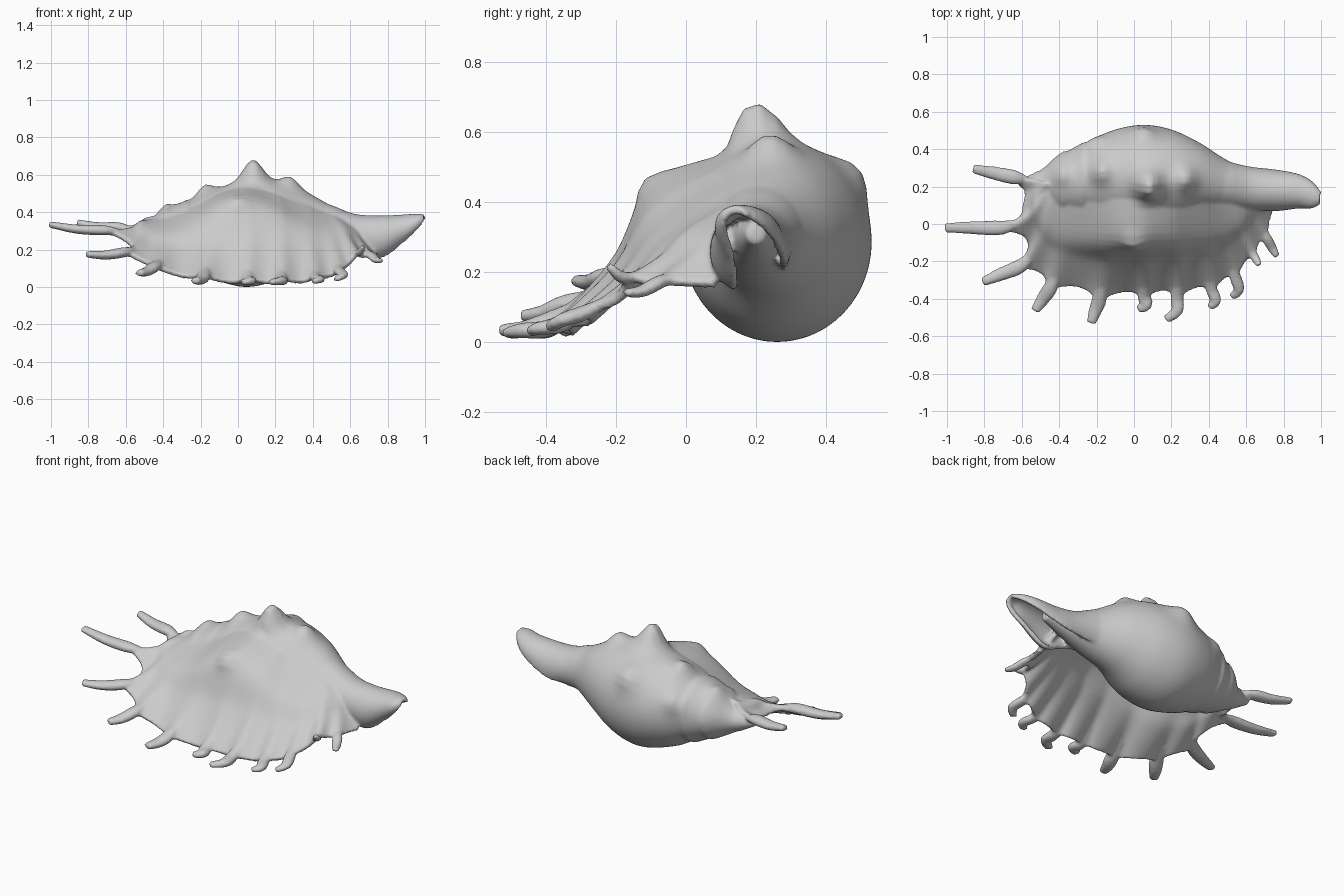
import bpy, bmesh, math
from mathutils import Vector

cube = bpy.data.objects.get("Cube")
if cube:
    bpy.data.objects.remove(cube)

GREY = (0.6, 0.6, 0.6, 1)
mat = bpy.data.materials.new("shell_grey")
mat.use_nodes = True
mat.diffuse_color = GREY
mat.node_tree.nodes["Principled BSDF"].inputs["Base Color"].default_value = GREY

parts = []


def spline(points, t):
    """Smooth curve through points; t counts control points."""
    last = len(points) - 1
    i = min(int(max(t, 0)), last - 1)
    f = t - i
    a, b, c, d = (Vector(points[min(max(i + k, 0), last)]) for k in (-1, 0, 1, 2))
    return (b * 2 + (c - a) * f + (a * 2 - b * 5 + c * 4 - d) * f**2
            + (b * 3 - a - c * 3 + d) * f**3) / 2


def loft(name, rings, closed=True, thickness=0.0):
    """Skin a list of rings; closed rings get end caps, open ones a thickness."""
    bm = bmesh.new()
    rows = [[bm.verts.new(p) for p in ring] for ring in rings]
    n = len(rows[0])
    for r0, r1 in zip(rows, rows[1:]):
        for j in range(n if closed else n - 1):
            k = (j + 1) % n
            bm.faces.new((r0[j], r0[k], r1[k], r1[j]))
    if closed:
        bm.faces.new(rows[0])
        bm.faces.new(rows[-1])
    bmesh.ops.recalc_face_normals(bm, faces=bm.faces)
    mesh = bpy.data.meshes.new(name)
    bm.to_mesh(mesh)
    bm.free()
    mesh.materials.append(mat)
    obj = bpy.data.objects.new(name, mesh)
    bpy.context.collection.objects.link(obj)
    parts.append(obj)
    if thickness:
        mod = obj.modifiers.new("Thickness", 'SOLIDIFY')
        mod.thickness = thickness
        mod.offset = 0
        bpy.context.view_layer.objects.active = obj
        bpy.ops.object.modifier_apply(modifier=mod.name)


# Knobs on the shoulder: centre, height, width
KNOBS = [((0.08, 0.21, 0.57), 0.12, 0.07), ((0.28, 0.24, 0.54), 0.05, 0.06),
         ((0.05, 0.46, 0.46), 0.04, 0.07), ((-0.18, 0.28, 0.50), 0.05, 0.06),
         ((-0.38, 0.26, 0.40), 0.03, 0.05), ((-0.22, 0.42, 0.37), 0.03, 0.06),
         ((-0.01, -0.11, 0.47), 0.04, 0.06)]


def knobbed(p):
    out = Vector((0, p.y - 0.26, p.z - 0.28)).normalized()
    push = sum(h * math.exp(-((p - Vector(c)).length / w) ** 2) for c, h, w in KNOBS)
    return p + out * push


# Spindle body and spire: x, centre y, centre z, half width, half height
BODY = [(-0.62, 0.22, 0.28, 0.015, 0.015), (-0.5, 0.21, 0.27, 0.08, 0.07),
        (-0.4, 0.22, 0.28, 0.15, 0.13), (-0.25, 0.24, 0.28, 0.20, 0.19),
        (-0.1, 0.255, 0.28, 0.25, 0.25), (0.05, 0.26, 0.285, 0.27, 0.285),
        (0.2, 0.255, 0.30, 0.25, 0.265), (0.35, 0.25, 0.315, 0.185, 0.2),
        (0.5, 0.215, 0.305, 0.125, 0.13), (0.65, 0.20, 0.30, 0.07, 0.07),
        (0.8, 0.20, 0.31, 0.03, 0.03)]


def ellipse(section, start, end, count):
    x, y, z, ry, rz = section
    angles = (math.radians(start + (end - start) * j / count) for j in range(count + 1))
    return [Vector((x, y + ry * math.cos(a), z + rz * math.sin(a))) for a in angles]


rings = []
for i in range(10 * 6 + 1):
    s = spline(BODY, i / 6)
    # Stepped whorls on the spire
    if s[0] < -0.15:
        step = 1 + 0.07 * ((s[0] * 8) % 1 - 0.5)
        s[3] *= step
        s[4] *= step
    rings.append([knobbed(p) for p in ellipse(s, 0, 360, 48)[:-1]])
loft("spindle_body", rings)

# Open siphon canal, an arched sheet: section, then start and end angle
CANAL = [(0.38, 0.23, 0.305, 0.15, 0.16, -60, 200), (0.5, 0.21, 0.305, 0.115, 0.12, -55, 210),
         (0.62, 0.19, 0.28, 0.105, 0.1, -40, 225), (0.75, 0.18, 0.26, 0.10, 0.11, -15, 250),
         (0.88, 0.175, 0.305, 0.08, 0.07, -15, 240), (0.95, 0.155, 0.34, 0.06, 0.04, -15, 230),
         (0.995, 0.14, 0.365, 0.02, 0.012, -10, 200)]
rings = []
for i in range(6 * 4 + 1):
    *section, start, end = spline(CANAL, i / 4)
    rings.append(ellipse(section, start, end, 28))
loft("siphon_canal", rings, closed=False, thickness=0.024)

# Flared outer lip: sheet from inside the crown of the body to this rim
RIM = [(-0.55, 0.24, 0.28), (-0.59, 0.1, 0.27), (-0.59, -0.02, 0.26),
       (-0.56, -0.12, 0.2), (-0.48, -0.26, 0.12), (-0.3, -0.33, 0.055),
       (-0.08, -0.355, 0.025), (0.1, -0.35, 0.02), (0.27, -0.34, 0.02),
       (0.42, -0.31, 0.035), (0.55, -0.24, 0.08), (0.63, -0.15, 0.15),
       (0.69, -0.04, 0.16), (0.74, 0.08, 0.16)]

# Spines: place along the rim, tip, thickness factor
SPINES = [(0.1, (-0.86, 0.295, 0.345), 1.1), (2, (-1.01, -0.02, 0.335), 1.1),
          (3.5, (-0.81, -0.31, 0.175), 1.1), (4.4, (-0.53, -0.465, 0.075), 1.1),
          (5.6, (-0.23, -0.53, 0.035), 1.1), (6.8, (0.02, -0.455, 0.025), 1),
          (7.9, (0.17, -0.51, 0.025), 1), (9, (0.4, -0.445, 0.03), 0.9),
          (10, (0.52, -0.39, 0.04), 0.9), (11, (0.67, -0.22, 0.22), 0.7),
          (12, (0.765, -0.175, 0.14), 0.8)]


def crown(x):
    for a, b in zip(BODY, BODY[1:]):
        if a[0] <= x <= b[0]:
            s = Vector(a).lerp(Vector(b), (x - a[0]) / (b[0] - a[0]))
            return Vector((x, 0.21, s[2] + s[4] - 0.03))


def lip_point(u, v):
    rim = spline(RIM, u)
    top = crown(rim.x * 0.75)
    bulge = math.exp(-(rim.x / (0.28 if rim.x < 0 else 0.34)) ** 2)
    knee = top.lerp(rim, 0.5) + Vector((0, 0, 0.03 + 0.15 * bulge))
    slope = top.lerp(rim, 0.72) + Vector((0, 0, 0.01 + 0.05 * bulge))
    p = spline([top, knee, slope, rim], v * 3)
    # Webs and ribs that run out into the spines
    for place, tip, fat in SPINES:
        near = math.exp(-((u - place) / 0.3) ** 2)
        p += (Vector(tip) - rim) * 0.28 * near * v**5
        p.z += 0.02 * fat * near * v * v
    return p


loft("outer_lip", [[knobbed(lip_point(i / 10, j / 20)) for j in range(21)]
                   for i in range(13 * 10 + 1)], closed=False, thickness=0.028)


def tube(name, path, radii, sides=10):
    rings = []
    steps = (len(path) - 1) * 4
    for i in range(steps + 1):
        t = i / 4
        p = spline(path, t)
        d = (spline(path, t + 0.05) - spline(path, t - 0.05)).normalized()
        side = d.cross(Vector((0, 0, 1))).normalized()
        up = side.cross(d)
        r = spline([(a, 0) for a in radii], t)[0]
        angles = (math.tau * j / sides for j in range(sides))
        rings.append([p + side * r * math.cos(a) + up * r * 0.7 * math.sin(a) for a in angles])
    loft(name, rings)


for number, (u, tip, fat) in enumerate(SPINES, 1):
    tip = Vector(tip)
    edge = lip_point(u, 1)
    hook = Vector((0.03, -0.015, 0)) if 6 < u < 11 else Vector((0, 0, -0.01))
    root = lip_point(u, 0.84) - Vector((0, 0, 0.008))
    path = [root, edge, edge.lerp(tip, 0.5) + hook, tip]
    tube(f"lip_spine_{number}", path, [fat * r for r in (0.016, 0.036, 0.033, 0.023)])

# Fuse the parts into one seamless shell
bpy.ops.object.select_all(action='DESELECT')
for part in parts:
    part.select_set(True)
bpy.context.view_layer.objects.active = parts[0]
bpy.ops.object.join()
shell = bpy.context.view_layer.objects.active
shell.name = "spined_shell"
fuse = shell.modifiers.new("Fuse", 'REMESH')
fuse.mode = 'VOXEL'
fuse.voxel_size = 0.009
fuse.use_smooth_shade = True
soften = shell.modifiers.new("Soften", 'SMOOTH')
soften.factor = 0.5
soften.iterations = 5
